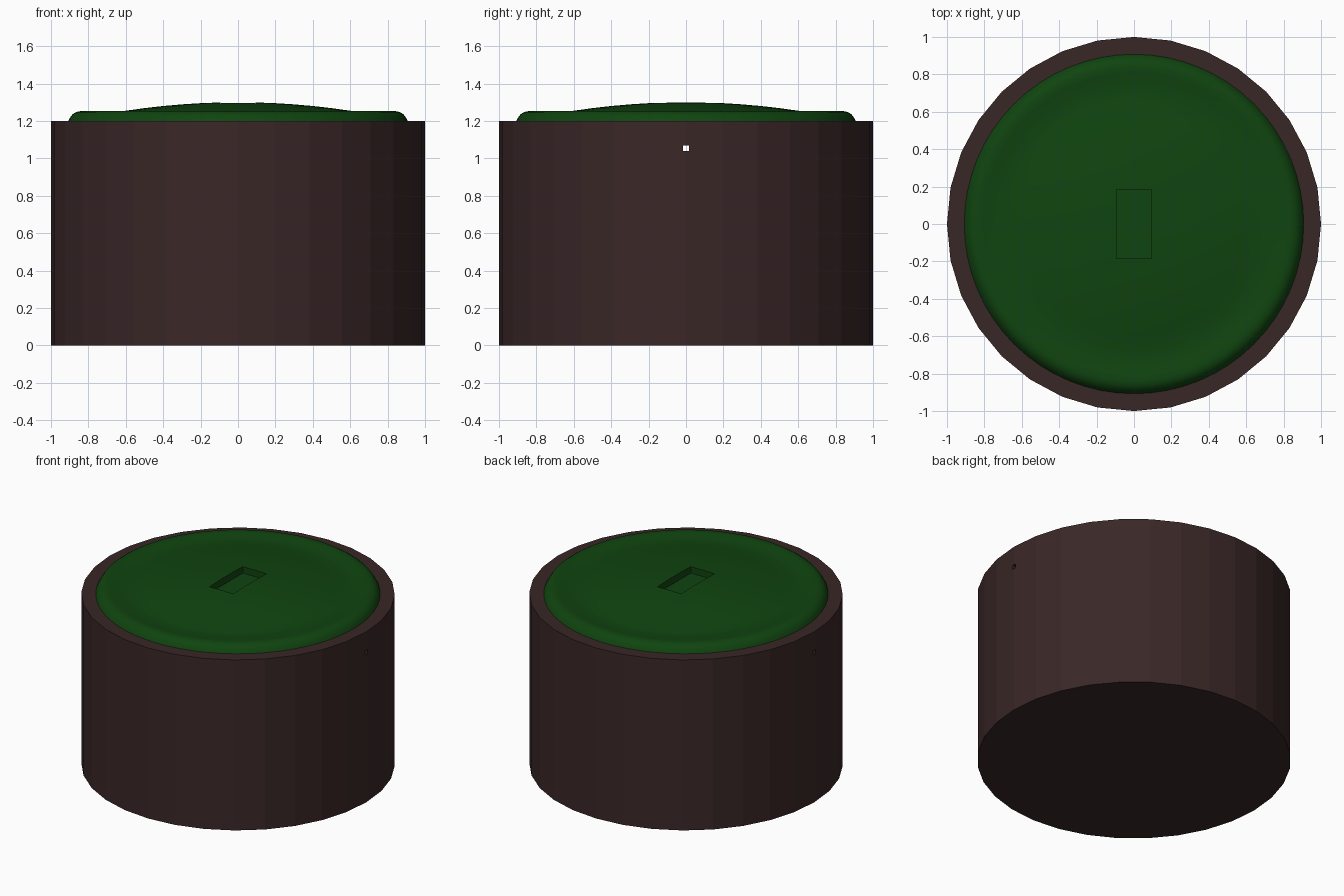
import bpy, bmesh, math

if "Cube" in bpy.data.objects:
    bpy.data.objects.remove(bpy.data.objects["Cube"])


def material(name, color):
    m = bpy.data.materials.new(name)
    m.diffuse_color = (*color, 1)
    m.use_nodes = True
    m.node_tree.nodes["Principled BSDF"].inputs["Base Color"].default_value = m.diffuse_color
    return m


def lathe(name, profile, sides, mat):
    """Spin a (radius, height) profile around z; zero radius gives a pole."""
    bm = bmesh.new()
    rings = []
    for r, z in profile:
        if r == 0:
            rings.append([bm.verts.new((0, 0, z))] * sides)
        else:
            rings.append([bm.verts.new((r * math.cos(math.tau * i / sides),
                                        r * math.sin(math.tau * i / sides), z))
                          for i in range(sides)])
    for a, b in zip(rings, rings[1:]):
        for i in range(sides):
            j = (i + 1) % sides
            quad = dict.fromkeys((a[i], a[j], b[j], b[i]))
            bm.faces.new(list(quad))
    bmesh.ops.recalc_face_normals(bm, faces=bm.faces)
    me = bpy.data.meshes.new(name)
    bm.to_mesh(me)
    bm.free()
    me.materials.append(mat)
    ob = bpy.data.objects.new(name, me)
    bpy.context.collection.objects.link(ob)
    return ob


def cut_box(target, name, size, loc):
    """Cut a box out of the target and remove the cutter."""
    bpy.ops.mesh.primitive_cube_add(size=1, location=loc)
    cutter = bpy.context.object
    cutter.name = name
    cutter.scale = size
    cutter.hide_render = True
    cutter.data.materials.append(target.data.materials[0])
    mod = target.modifiers.new(name, 'BOOLEAN')
    mod.object = cutter
    mod.solver = 'EXACT'
    bpy.ops.object.select_all(action='DESELECT')
    bpy.context.view_layer.objects.active = target
    target.select_set(True)
    bpy.ops.object.modifier_apply(modifier=name)
    bpy.data.objects.remove(cutter)


brown = material("dark brown", (0.042, 0.020, 0.020))
green = material("dark green", (0.005, 0.058, 0.005))

# Faceted tub with a thick wall and floor
tub = lathe("tub", [(0, 0), (1, 0), (1, 1.2), (0.9, 1.2), (0.9, 0.08), (0, 0.08)], 32, brown)
# Small square hole through both side walls
cut_box(tub, "side_hole", (3, 0.03, 0.03), (0, 0, 1.055))

# Domed lid: rounded outer roll, shallow valley, raised middle
dome = [(r, 1.3 - 0.05 * (r / 0.63) ** 2) for r in (0.68, 0.6, 0.5, 0.4, 0.3, 0.2, 0.1, 0)]
lid = lathe("lid", [(0, 1.13), (0.88, 1.13), (0.905, 1.17), (0.91, 1.195), (0.9, 1.215),
                    (0.885, 1.235), (0.865, 1.248), (0.84, 1.253), (0.81, 1.25),
                    (0.76, 1.243), (0.72, 1.241)] + dome, 64, green)
# Rectangular pocket in the middle of the lid
cut_box(lid, "pocket", (0.185, 0.37, 0.2), (0, 0, 1.35))
bpy.ops.object.shade_smooth_by_angle(angle=math.radians(35))
